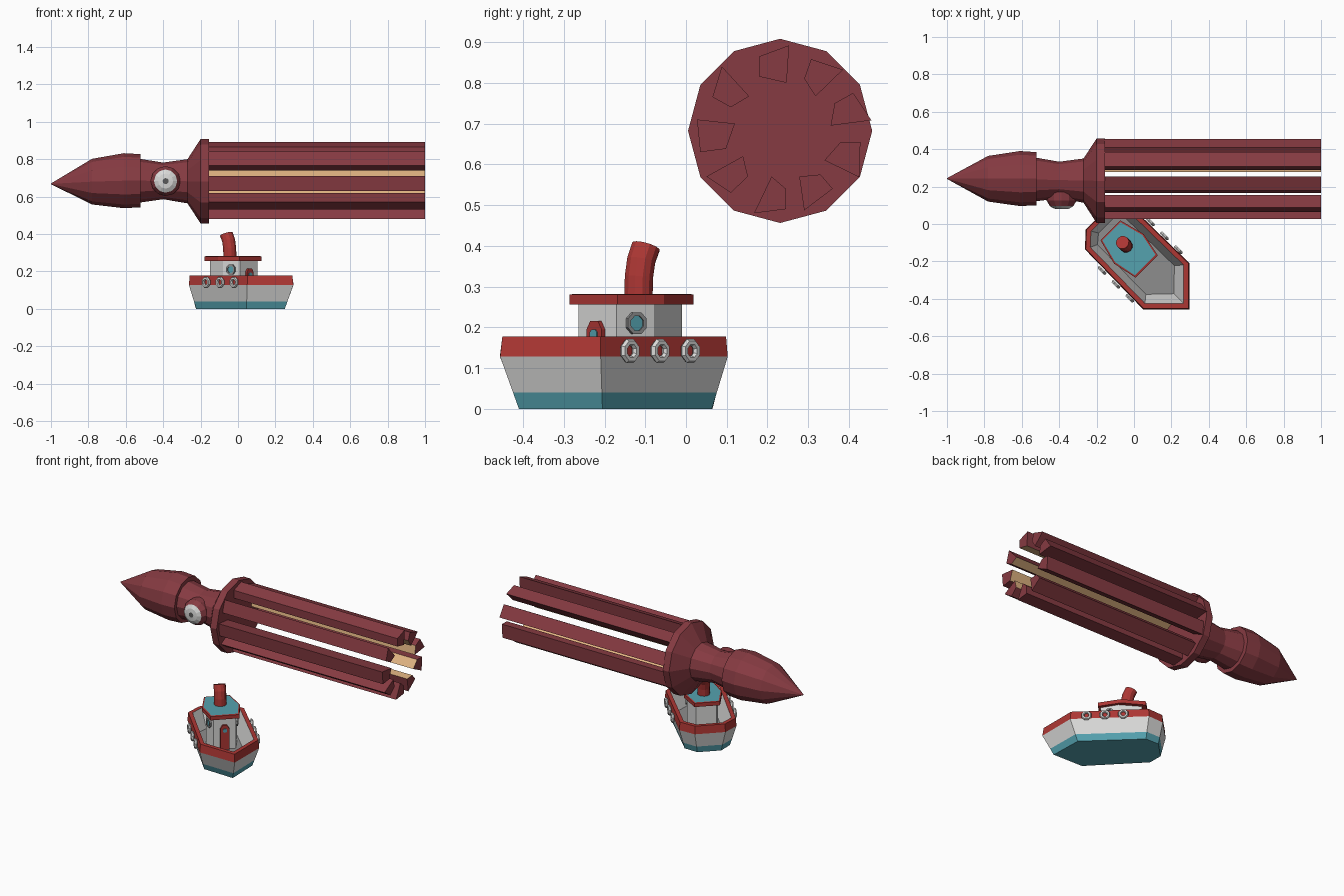
import bpy, bmesh, math
from mathutils import Vector

if "Cube" in bpy.data.objects:
    bpy.data.objects.remove(bpy.data.objects["Cube"])


def material(name, rgb):
    m = bpy.data.materials.new(name)
    m.diffuse_color = (*rgb, 1)
    m.use_nodes = True
    m.node_tree.nodes["Principled BSDF"].inputs["Base Color"].default_value = m.diffuse_color
    return m


MAROON = material("maroon skin", (0.24, 0.043, 0.054))
TAN = material("tan sucker side", (0.74, 0.45, 0.22))
RED = material("red paint", (0.42, 0.038, 0.034))
TEAL = material("teal paint", (0.09, 0.36, 0.43))
WHITE = material("white paint", (0.70, 0.70, 0.69))
GREY = material("grey deck", (0.27, 0.27, 0.27))
DARK = material("dark grey", (0.10, 0.10, 0.10))


def loft(name, rings, mats, bands=None, caps=(0, 0)):
    """Bridge rings of equal point count, cap both ends, one colour per band."""
    bm = bmesh.new()
    vs = [[bm.verts.new(p) for p in ring] for ring in rings]
    n = len(rings[0])
    for b in range(len(rings) - 1):
        for i in range(n):
            j = (i + 1) % n
            f = bm.faces.new((vs[b][i], vs[b][j], vs[b + 1][j], vs[b + 1][i]))
            f.material_index = bands[b] if bands else 0
    bm.faces.new(vs[0][::-1]).material_index = caps[0]
    bm.faces.new(vs[-1]).material_index = caps[1]
    bmesh.ops.recalc_face_normals(bm, faces=bm.faces)
    me = bpy.data.meshes.new(name)
    bm.to_mesh(me)
    bm.free()
    for m in mats:
        me.materials.append(m)
    ob = bpy.data.objects.new(name, me)
    bpy.context.collection.objects.link(ob)
    return ob


def circle(center, a, b, r, n, phase=0.0):
    """Ring of n points around center in the plane of directions a and b."""
    c, a, b = Vector(center), Vector(a), Vector(b)
    t = [phase + 2 * math.pi * i / n for i in range(n)]
    return [c + r * (a * math.cos(k) + b * math.sin(k)) for k in t]


X, Y, Z = Vector((1, 0, 0)), Vector((0, 1, 0)), Vector((0, 0, 1))

# ---- Squid: body as stations along x (x, y centre, z centre, radius)
stations = [(-1.0, .243, .668, .002), (-.78, .242, .68, .122),
            (-.61, .243, .685, .147), (-.52, .242, .685, .142),
            (-.52, .238, .685, .116), (-.40, .235, .684, .098),
            (-.27, .232, .682, .118), (-.20, .231, .682, .226),
            (-.155, .231, .682, .226)]
loft("squid_body", [circle((x, y, z), Y, Z, r, 12) for x, y, z, r in stations], [MAROON])

# Arms: irregular four-sided sections (y, z), first edge faces the middle
arms = [
    [(.247, .80), (.18, .815), (.18, .865), (.253, .892)],
    [(.318, .767), (.29, .81), (.307, .858), (.385, .832)],
    [(.355, .695), (.365, .75), (.41, .775), (.455, .708)],
    [(.34, .61), (.38, .655), (.428, .655), (.425, .568)],
    [(.278, .57), (.33, .575), (.36, .54), (.29, .487)],
    [(.21, .57), (.245, .54), (.245, .49), (.167, .48)],
    [(.152, .57), (.14, .62), (.05, .57), (.11, .53)],
    [(.098, .638), (.12, .70), (.027, .71), (.035, .63)],
    [(.11, .74), (.155, .767), (.088, .84), (.065, .765)],
]
for k, sec in enumerate(arms):
    ob = loft(f"squid_arm_{k + 1}", [[(x, y, z) for y, z in sec] for x in (-.16, 1.0)],
              [MAROON, TAN])
    ob.data.polygons[0].material_index = 1

# Eye: lidded dome with a white front and a dark pupil
eye = [(.17, .08), (.125, .08), (.095, .062), (.082, .04), (.079, .016)]
loft("squid_eye", [circle((-.387, y, .683), X, Z, r, 12) for y, r in eye],
     [MAROON, WHITE, DARK], [0, 0, 1, 1], (0, 2))

# ---- Boat: u runs to the bow, v to the side
S = math.sqrt(0.5)
U, V = Vector((S, -S, 0)), Vector((S, S, 0))
ORIGIN = Vector((-.08, -.08, 0))


def at(u, v, z):
    return ORIGIN + U * u + V * v + Z * z


def outline(half, z):
    """Mirror a half outline listed bow to stern across the centre line."""
    other = [(u, -v) for u, v in reversed(half) if v > 0]
    return [at(u, v, z) for u, v in half + other]


keel = [(.467, 0), (.318, .141), (-.07, .133), (-.135, .07)]
side = [(.532, 0), (.358, .175), (-.09, .168), (-.162, .09)]
water = [(a + (c - a) * .31, b + (d - b) * .31) for (a, b), (c, d) in zip(keel, side)]
top = [(.524, 0), (.354, .170), (-.088, .164), (-.158, .088)]
inner = [(.489, 0), (.342, .146), (-.078, .140), (-.136, .076)]
floor = [(.414, 0), (.311, .108), (-.06, .103), (-.10, .055)]
loft("boat_hull", [outline(keel, 0), outline(water, .04), outline(side, .128),
                   outline(top, .178), outline(inner, .178), outline(floor, .06)],
     [TEAL, WHITE, RED, GREY], [0, 1, 2, 2, 1], (0, 3))

# Cabin and roof
cabin = [(.194, .066), (.09, .092), (-.04, .06)]
loft("cabin", [outline(cabin, .06), outline(cabin, .257)], [WHITE])
roof = [(.208, .084), (.075, .112), (-.065, .075)]
roof_in = [(.198, .078), (.074, .103), (-.057, .069)]
loft("cabin_roof", [outline(roof, .256), outline(roof, .28), outline(roof_in, .282)],
     [RED, TEAL], [0, 0], (0, 1))

# Funnel bending to the stern
bends = [(.052, .275, 0), (.05, .325, .05), (.042, .365, .22), (.026, .398, .38)]
loft("funnel", [circle(at(u, 0, z), U * math.cos(t) + Z * math.sin(t), V, .036, 12)
                for u, z, t in bends], [RED])

# Arched door on the bow side of the cabin, with a small window
arch = [(-.026, .06), (-.026, .195), (-.013, .216), (.013, .216), (.026, .195), (.026, .06)]
loft("cabin_door", [[at(u, v, z) for v, z in arch] for u in (.19, .206)], [RED])
loft("door_window", [circle(at(u, 0, .183), V, Z, .013, 8, math.pi / 8)
                     for u in (.204, .209)], [TEAL])

# Portholes and life rings, mirrored on both sides
for s, label in ((1, "right"), (-1, "left")):
    along = (U * -.104 + V * (s * .026)).normalized()
    out = (U * .026 + V * (s * .104)).normalized()
    mid = at(.142, s * .079, .21)
    steps = [(-.004, .029), (.010, .029), (.010, .019), (.006, .019)]
    loft(f"porthole_{label}", [circle(mid + out * d, along, Z, r, 8, math.pi / 8)
                               for d, r in steps],
         [GREY, TEAL], [0, 0, 0], (0, 1))
    for k, u in enumerate((.055, .16, .265)):
        c = at(u, s * .183, .142)
        rings = []
        for i in range(8):
            a = 2 * math.pi * (i + .5) / 8
            d = U * math.cos(a) + Z * math.sin(a)
            rings.append(circle(c + d * .022, d, V, .0095, 6))
        bm = bmesh.new()
        vs = [[bm.verts.new(p) for p in r] for r in rings]
        for i in range(8):
            for j in range(6):
                n, m = (i + 1) % 8, (j + 1) % 6
                bm.faces.new((vs[i][j], vs[n][j], vs[n][m], vs[i][m]))
        bmesh.ops.recalc_face_normals(bm, faces=bm.faces)
        me = bpy.data.meshes.new("life_ring")
        bm.to_mesh(me)
        bm.free()
        me.materials.append(WHITE)
        ob = bpy.data.objects.new(f"life_ring_{label}_{k + 1}", me)
        bpy.context.collection.objects.link(ob)
